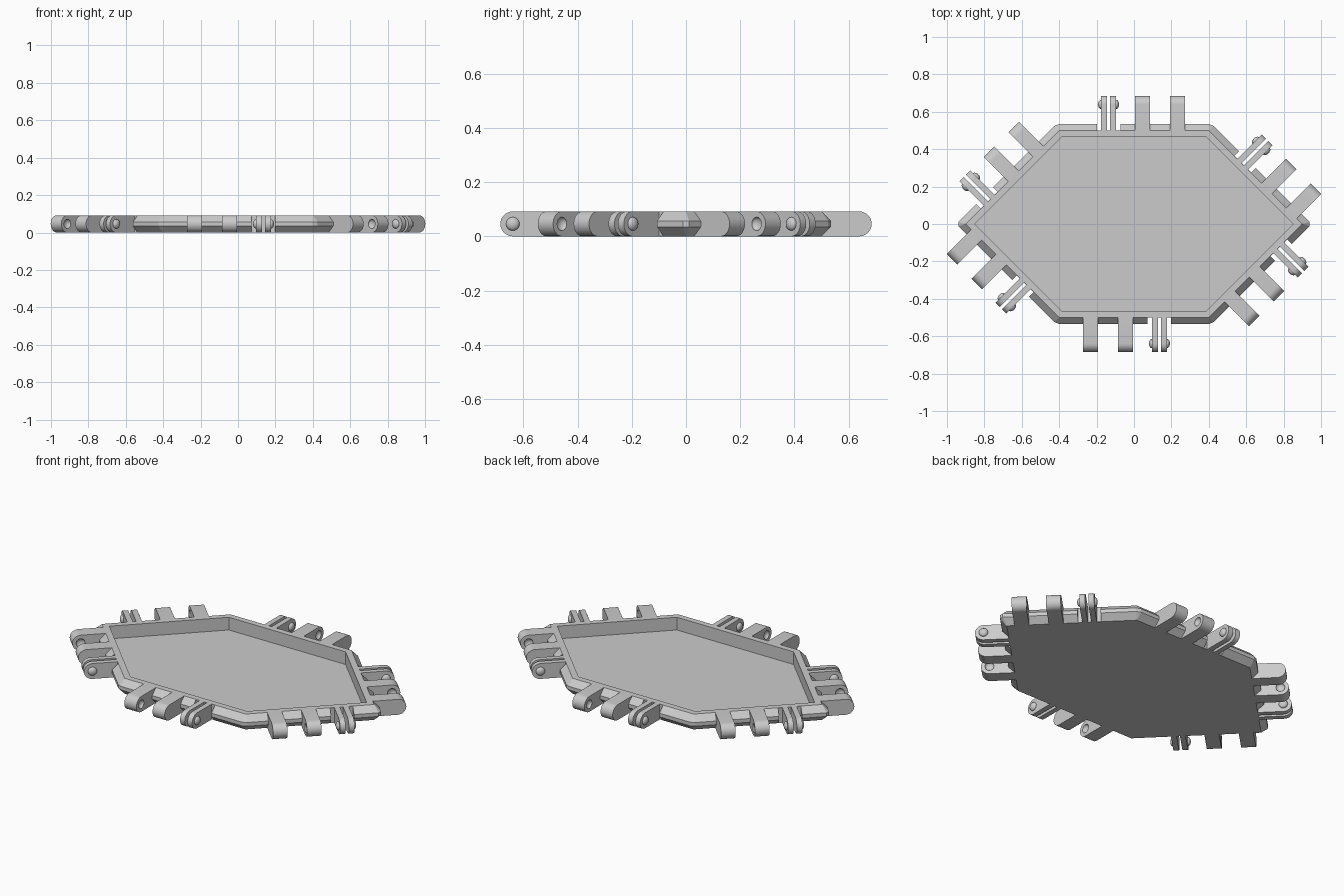
import bpy, bmesh
from math import pi, sin, cos, atan2, sqrt
from mathutils import Matrix, Vector

cube = bpy.data.objects.get("Cube")
if cube:
    bpy.data.objects.remove(cube, do_unlink=True)

H = 0.092           # overall height
R = H / 2           # hinge tip radius
CH = 0.035          # rim chamfer
REACH = 0.15        # hinge reach beyond the rim
PIN_Y = -(REACH - R)

grey = bpy.data.materials.new("plain grey")
grey.use_nodes = True
colour = (0.6, 0.6, 0.6, 1)
grey.diffuse_color = colour
grey.node_tree.nodes["Principled BSDF"].inputs["Base Color"].default_value = colour


def make_object(name, bm, matrix=None):
    bmesh.ops.recalc_face_normals(bm, faces=bm.faces)
    mesh = bpy.data.meshes.new(name)
    bm.to_mesh(mesh)
    bm.free()
    mesh.materials.append(grey)
    obj = bpy.data.objects.new(name, mesh)
    if matrix:
        obj.matrix_world = matrix
    bpy.context.collection.objects.link(obj)
    return obj


def carve(obj, cutter):
    """Subtract the cutter, bake the result and drop the cutter."""
    mod = obj.modifiers.new("carve", "BOOLEAN")
    mod.operation, mod.solver, mod.object = "DIFFERENCE", "EXACT", cutter
    bpy.context.view_layer.update()
    mesh = bpy.data.meshes.new_from_object(
        obj.evaluated_get(bpy.context.evaluated_depsgraph_get()))
    obj.modifiers.clear()
    obj.data = mesh
    bpy.data.objects.remove(cutter, do_unlink=True)


def smooth(obj):
    bpy.ops.object.select_all(action="DESELECT")
    obj.select_set(True)
    bpy.context.view_layer.objects.active = obj
    bpy.ops.object.shade_smooth_by_angle(angle=pi / 6)


def hexagon(inset):
    """Counter-clockwise corners, starting at the front left of the plan."""
    h = 0.535 - inset
    tip = 0.95 - inset * sqrt(2)
    w = tip - h
    return [Vector(p) for p in
            ((-w, -h, 0), (w, -h, 0), (tip, 0, 0), (w, h, 0), (-w, h, 0), (-tip, 0, 0))]


def add_arm(bm, x0, x1, root):
    """Bar with a half-round tip, pointing to -y."""
    outline = [(root, 0)]
    for i in range(17):
        a = -pi / 2 - pi * i / 16
        outline.append((PIN_Y + R * cos(a), R + R * sin(a)))
    outline.append((root, H))
    face = bm.faces.new([bm.verts.new((x0, y, z)) for y, z in outline])
    ext = bmesh.ops.extrude_face_region(bm, geom=[face])
    verts = [g for g in ext["geom"] if isinstance(g, bmesh.types.BMVert)]
    bmesh.ops.translate(bm, verts=verts, vec=(x1 - x0, 0, 0))


def add_knob(bm, x):
    m = Matrix.Translation((x, PIN_Y, R)) @ Matrix.Diagonal((0.016, 0.025, 0.025, 1))
    m = m @ Matrix.Rotation(pi / 2, 4, "Y")
    bmesh.ops.create_uvsphere(bm, u_segments=20, v_segments=12, radius=1, matrix=m)


# Local frame of each side: x runs along the rim, -y points outwards
corners = hexagon(0)
frames = []
for i, shift in enumerate((0, 0.028, -0.028, 0, 0.028, -0.028)):
    a, b = corners[i], corners[(i + 1) % 6]
    d = (b - a).normalized()
    frames.append(Matrix.Translation((a + b) / 2 + d * shift)
                  @ Matrix.Rotation(atan2(d.y, d.x), 4, "Z"))

# Tray: chamfered rim with clipped corners and a recessed floor
bm = bmesh.new()


def ring(points, z):
    return [bm.verts.new((p.x, p.y, z)) for p in points]


clipped = []
for i, c in enumerate(corners):
    for other in (corners[i - 1], corners[(i + 1) % 6]):
        clipped.append(c + (other - c).normalized() * 0.016)
bottom, top = ring(hexagon(CH), 0), ring(hexagon(CH), H)
low, high = ring(clipped, CH), ring(clipped, H - CH)
lip, floor = ring(hexagon(2 * CH), H), ring(hexagon(2 * CH), 0.016)
bm.faces.new(bottom)
bm.faces.new(floor)
for i in range(6):
    j, p, q, r = (i + 1) % 6, 2 * i, 2 * i + 1, (2 * i + 2) % 12
    for edge, mid in ((bottom, low), (top, high)):
        bm.faces.new((edge[i], mid[p], mid[q]))
        bm.faces.new((edge[i], mid[q], mid[r], edge[j]))
    bm.faces.new((low[p], low[q], high[q], high[p]))
    bm.faces.new((low[q], low[r], high[r], high[q]))
    bm.faces.new((top[i], top[j], lip[j], lip[i]))
    bm.faces.new((lip[i], lip[j], floor[j], floor[i]))
tray = make_object("tray", bm)

# Rim notches that clear the forks
FORK = 0.136
bm = bmesh.new()
for f in frames:
    box = Matrix.Translation((FORK, CH - 0.051, R)) @ Matrix.Diagonal((0.126, 0.1, 0.2, 1))
    bmesh.ops.create_cube(bm, size=1, matrix=f @ box)
carve(tray, make_object("notch_cutter", bm))

# Socket knuckles: a pair with facing dimples
bm = bmesh.new()
add_arm(bm, -0.273, -0.193, CH)
add_arm(bm, -0.086, -0.006, CH)
knuckles = make_object("knuckle_pair", bm)
bm = bmesh.new()
add_knob(bm, -0.193)
add_knob(bm, -0.086)
carve(knuckles, make_object("dimple_cutter", bm))
smooth(knuckles)

# Snap fork: two thin prongs with outward knobs
bm = bmesh.new()
for s in (-1, 1):
    add_arm(bm, FORK + s * 0.009, FORK + s * 0.04, CH)
    add_knob(bm, FORK + s * 0.04)
fork = make_object("snap_fork", bm)
smooth(fork)

# Repeat the hinge set on all six sides
for part in (knuckles, fork):
    base = part.name
    for i, f in enumerate(frames):
        obj = part if i == 0 else part.copy()
        if i:
            bpy.context.collection.objects.link(obj)
        obj.name = f"{base}_{i + 1}"
        obj.matrix_world = f
